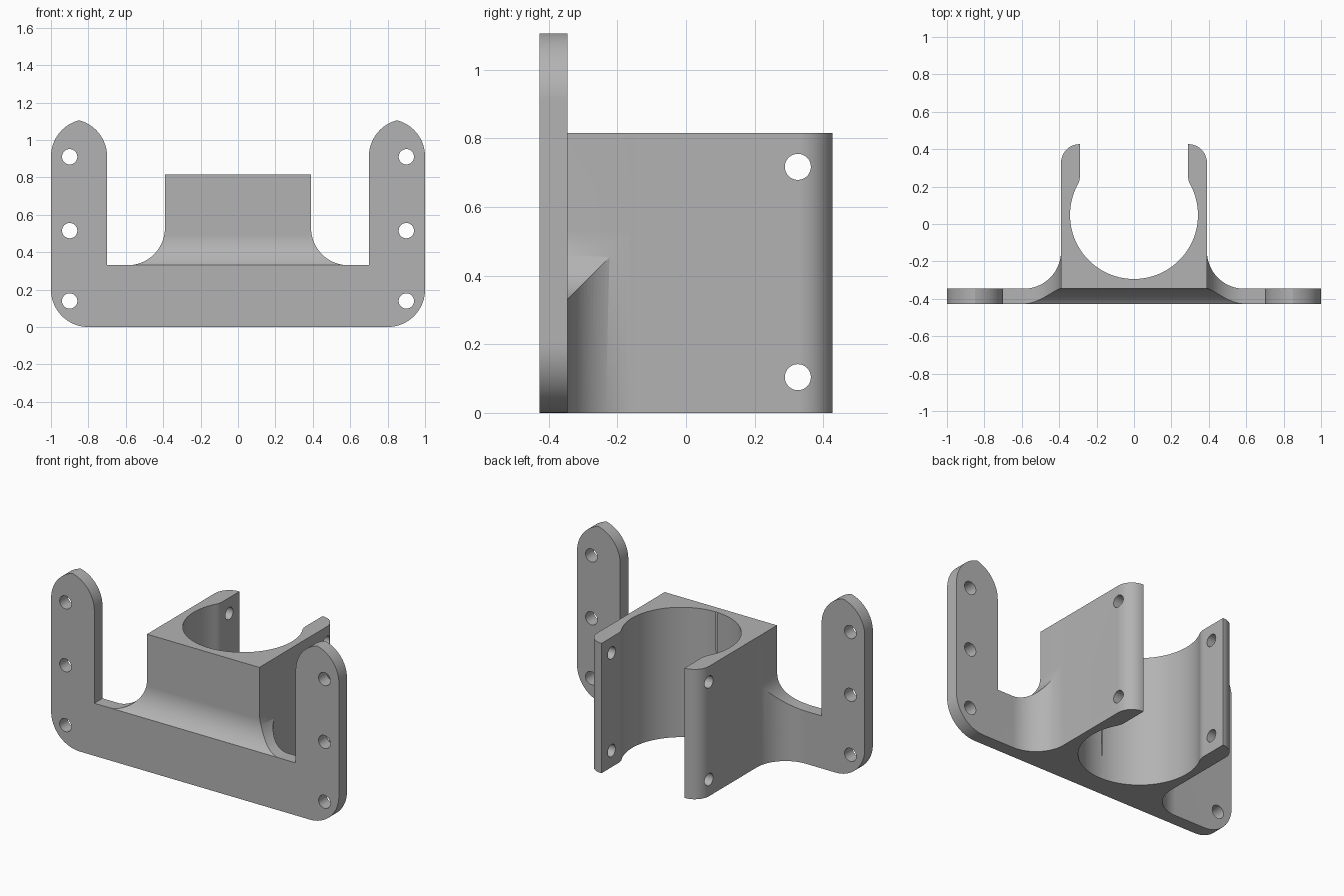
import bpy
import bmesh
from math import cos, sin, radians, degrees, sqrt, atan2, acos
from mathutils import Vector

if "Cube" in bpy.data.objects:
    bpy.data.objects.remove(bpy.data.objects["Cube"], do_unlink=True)

# Main dimensions
FRONT, PLATE_BACK, REAR = -0.427, -0.346, 0.427
BLOCK_X, BLOCK_TOP, BAR_TOP, ARM_TOP = 0.39, 0.816, 0.33, 1.105
FILLET, BORE_R, BORE_Y, SLOT_X, TIP_R = 0.2, 0.342, 0.048, 0.289, 0.1


def arc(cx, cy, r, start, end, steps=24):
    angles = [radians(start + (end - start) * i / steps) for i in range(steps + 1)]
    return [(cx + r * cos(a), cy + r * sin(a)) for a in angles]


def mirrored(half):
    """Close a right-hand half outline with its reflection in x."""
    return half + [(-x, y) for x, y in reversed(half) if x > 1e-5]


def prism(name, outline, axis, low, high):
    """Extrude a 2D outline along the x, y or z axis."""
    place = {"x": lambda u, v: (low, u, v),
             "y": lambda u, v: (u, low, v),
             "z": lambda u, v: (u, v, low)}[axis]
    bm = bmesh.new()
    face = bm.faces.new([bm.verts.new(place(u, v)) for u, v in outline])
    out = bmesh.ops.extrude_face_region(bm, geom=[face])
    shift = Vector([high - low if a == axis else 0 for a in "xyz"])
    bmesh.ops.translate(bm, vec=shift, verts=[g for g in out["geom"] if isinstance(g, bmesh.types.BMVert)])
    bmesh.ops.recalc_face_normals(bm, faces=bm.faces)
    mesh = bpy.data.meshes.new(name)
    bm.to_mesh(mesh)
    bm.free()
    obj = bpy.data.objects.new(name, mesh)
    bpy.context.collection.objects.link(obj)
    return obj


def combine(body, tool, operation):
    """Apply a boolean and discard the tool."""
    tool.hide_render = True
    mod = body.modifiers.new("shape", "BOOLEAN")
    mod.operation, mod.solver, mod.object = operation, "EXACT", tool
    bpy.context.view_layer.update()
    graph = bpy.context.evaluated_depsgraph_get()
    mesh = bpy.data.meshes.new_from_object(body.evaluated_get(graph))
    body.modifiers.clear()
    body.data = mesh
    bpy.data.objects.remove(tool, do_unlink=True)


# Plan outline: plate, side fillets, clamp fingers and open bore
neck_x = SLOT_X + TIP_R
neck_y = BORE_Y + sqrt((BORE_R + TIP_R) ** 2 - neck_x ** 2)
neck = degrees(atan2(neck_y - BORE_Y, neck_x))
plan = [(0, FRONT), (1.1, FRONT), (1.1, PLATE_BACK)]
plan += arc(BLOCK_X + FILLET, PLATE_BACK + FILLET, FILLET, -90, -180)
plan += arc(BLOCK_X - TIP_R, REAR - TIP_R, TIP_R, 0, 90)
plan += [(SLOT_X, REAR)]
plan += arc(neck_x, neck_y, TIP_R, 180, 180 + neck, 12)
plan += arc(0, BORE_Y, BORE_R, neck, -90, 48)[1:]
bracket = prism("mounting_bracket", mirrored(plan), "z", -0.1, 1.2)

# Front outline: crossbar, pointed arms, fillets and block
tip = degrees(acos(0.05 / FILLET))
arm_z = ARM_TOP - FILLET * sin(radians(tip))
side = BLOCK_X + 0.0005
front = [(0, 0)]
front += arc(0.8, 0.2, FILLET, -90, 0)
front += arc(0.8, arm_z, FILLET, 0, tip)
front += arc(0.9, arm_z, FILLET, 180 - tip, 180)[1:]
front += [(0.7, BAR_TOP)]
front += arc(side + FILLET, BAR_TOP + FILLET, FILLET, -90, -180)
front += [(side, BLOCK_TOP), (0, BLOCK_TOP)]
combine(bracket, prism("front_outline", mirrored(front), "y", -0.6, 0.6), "INTERSECT")

# Curved relief on the block front, ending on the crossbar's front edge
relief_y = PLATE_BACK - FILLET
edge = degrees(acos((FRONT - relief_y) / FILLET))
relief_z = BAR_TOP + FILLET * sin(radians(edge))
relief = arc(relief_y, relief_z, FILLET, -edge, 0)
relief += [(PLATE_BACK, 1), (-0.7, 1), (-0.7, BAR_TOP)]
combine(bracket, prism("relief_cutter", relief, "x", -0.65, 0.65), "DIFFERENCE")

# Screw holes in the arms and clamp fingers
for z in (0.139, 0.515, 0.91):
    for x in (-0.9, 0.9):
        hole = arc(x, z, 0.041, 0, 360, 32)[:-1]
        combine(bracket, prism("arm_hole", hole, "y", -0.6, -0.2), "DIFFERENCE")
for z in (0.104, 0.717):
    hole = arc(0.326, z, 0.038, 0, 360, 32)[:-1]
    combine(bracket, prism("finger_hole", hole, "x", -0.6, 0.6), "DIFFERENCE")

# Grey finish
grey = bpy.data.materials.new("plain_grey")
grey.use_nodes = True
colour = (0.45, 0.45, 0.45, 1)
grey.diffuse_color = colour
grey.node_tree.nodes["Principled BSDF"].inputs["Base Color"].default_value = colour
bracket.data.materials.clear()
bracket.data.materials.append(grey)
for face in bracket.data.polygons:
    face.material_index = 0

bpy.ops.object.select_all(action="DESELECT")
bracket.select_set(True)
bpy.context.view_layer.objects.active = bracket
bpy.ops.object.shade_smooth_by_angle(angle=radians(30))
